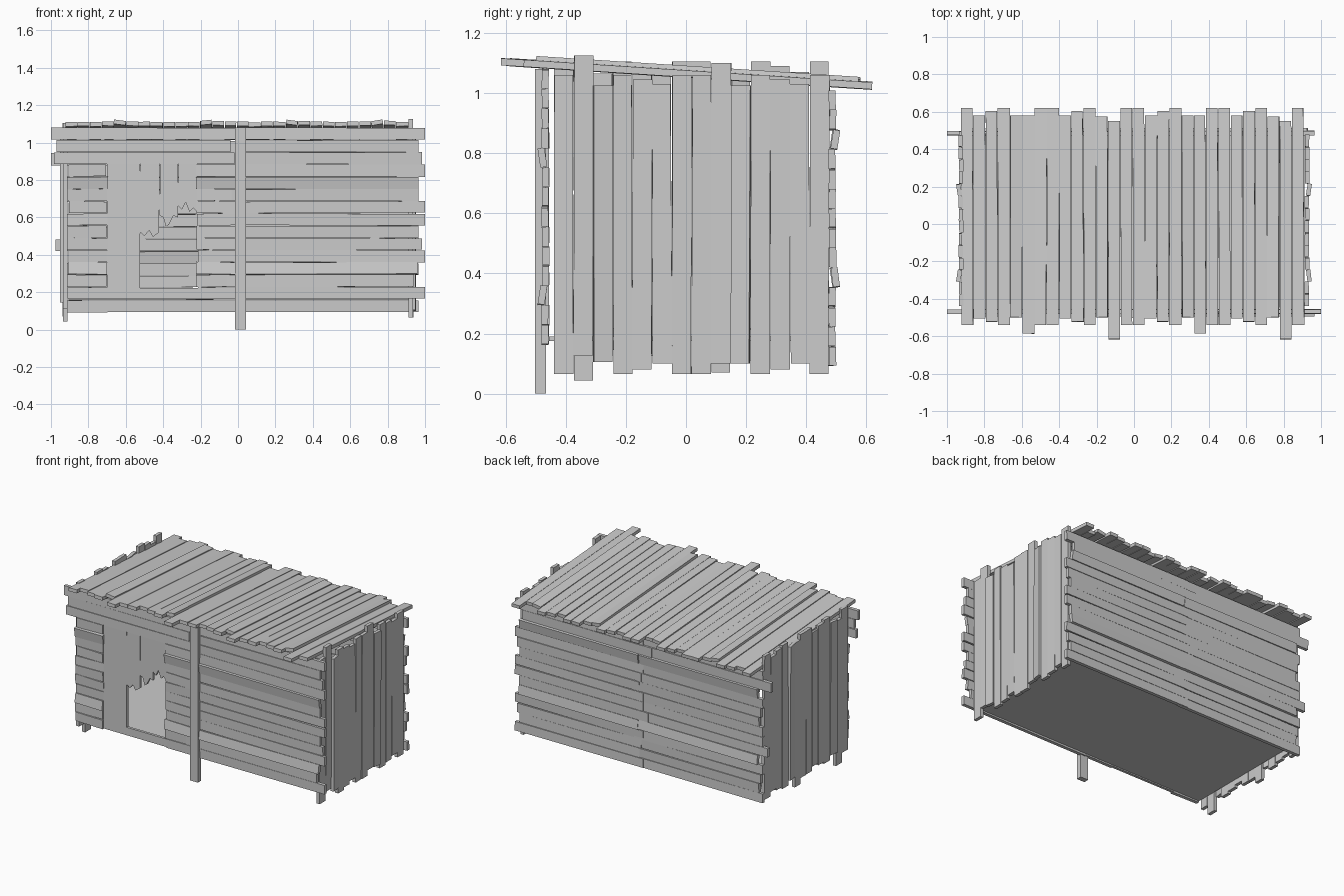
import bpy, bmesh, random
from mathutils import Vector, Matrix

if "Cube" in bpy.data.objects:
    bpy.data.objects.remove(bpy.data.objects["Cube"])

random.seed(4)
PITCH, WIDTH, THICK = 0.0655, 0.064, 0.023
# one 14-board pattern shared by every wall: (near inset, far inset, roll)
PATTERN = [(0, 0, 0), (.03, .035, 0), (.015, .015, 0), (0, 0, 0), (.035, .035, .14),
           (-.04, .035, 0), (0, 0, 0), (0, 0, 0), (.03, .035, 0), (.015, .015, 0),
           (0, 0, 0), (.035, .04, -.14), (-.066, .06, 0), (0, 0, 0)]


def finish(name, bm):
    bmesh.ops.recalc_face_normals(bm, faces=bm.faces)
    me = bpy.data.meshes.new(name)
    bm.to_mesh(me)
    bm.free()
    ob = bpy.data.objects.new(name, me)
    bpy.context.collection.objects.link(ob)
    return ob


def board(bm, o, u, v, n, start, end, centre, roll):
    """A slightly tapered board lying along u, rolled about its length."""
    roll_now = roll + random.uniform(-.03, .03)
    rot = Matrix.Rotation(roll_now, 3, u)
    lift = .010 if roll else random.uniform(-.002, .002)
    vs = bmesh.ops.create_cube(bm, size=1)["verts"]
    w_end = [WIDTH + random.uniform(-.004, .002) for _ in range(2)]
    skew = random.uniform(-.002, .002)
    for p in vs:
        far = p.co.x > 0
        across = p.co.y * w_end[far] + (skew if far else -skew)
        side = rot @ (v * across + n * (p.co.z * THICK))
        p.co = o + u * (end if far else start) + v * centre + n * lift + side


def panel(name, o, u, v, n, length, k=1.0, rows=range(14), span=None):
    """A wall of boards; span overrides the ragged ends."""
    o, u, v, n = Vector(o), Vector(u).normalized(), Vector(v), Vector(n).normalized()
    bm = bmesh.new()
    for i in rows:
        a, b, roll = PATTERN[i]
        s, e = (a * k, length - b * k)
        if span:
            s, e = [t + random.uniform(-.006, .006) for t in span]
        board(bm, o, u, v, n, s, e, (i + .5) * PITCH, roll)
    return finish(name, bm)


def box(name, x0, x1, y0, y1, z0, z1):
    bm = bmesh.new()
    for p in bmesh.ops.create_cube(bm, size=1)["verts"]:
        p.co = Vector((x1 if p.co.x > 0 else x0, y1 if p.co.y > 0 else y0,
                       z1 if p.co.z > 0 else z0))
    return finish(name, bm)


def profile(name, pts, y0, y1):
    """Extrude an x/z outline through y."""
    bm = bmesh.new()
    f = bm.faces.new([bm.verts.new((x, y0, z)) for x, z in pts])
    ext = bmesh.ops.extrude_face_region(bm, geom=[f])["geom"]
    for g in ext:
        if isinstance(g, bmesh.types.BMVert):
            g.co.y = y1
    return finish(name, bm)


X, Y, Z = Vector((1, 0, 0)), Vector((0, 1, 0)), Vector((0, 0, 1))

# sloping roof, two runs of boards
for name, x in (("roof_left", -.925), ("roof_right", -.008)):
    panel(name, (x, -.54, 1.10), (0, 1, -.065), X, (0, .065, 1), 1.162, 1.15)

# side walls: the left one is the right one turned upside down
panel("right_wall", (.925, .477, 1.06), -Z, -Y, X, .995)
panel("left_wall", (-.925, .477, .11), Z, -Y, -X, .995)

# back wall in two overlapping halves
panel("back_wall_left", (-.935, .484, .092), X, Z, Y, .985)
panel("back_wall_right", (-.02, .487, .092), X, Z, Y, .985)

# front wall: full right half, left half interrupted by the doorway
panel("front_wall_right", (.005, -.468, 1.08), X, -Z, -Y, .995)
left = ((-1.0, -.468, 1.08), X, -Z, -Y, .995)
panel("front_wall_above_door", *left, rows=range(3))
panel("front_wall_outer_stub", *left, rows=range(3, 14), span=(.09, .30))
panel("front_wall_inner_stub", *left, rows=range(3, 14), span=(.78, 1.0))

# centre post standing on the ground
box("front_post", -.017, .043, -.502, -.466, 0, 1.08)

# door: one whole board and three broken ones
profile("door_board_whole", [(-.70, .22), (-.523, .22), (-.523, .89), (-.70, .89)], -.476, -.456)
profile("door_board_broken_1", [(-.521, .89), (-.537, .48), (-.52, .52), (-.50, .50), (-.475, .53),
                                (-.455, .495), (-.435, .51), (-.422, .52), (-.419, .89)], -.474, -.456)
profile("door_board_broken_2", [(-.416, .89), (-.42, .61), (-.40, .60), (-.385, .55), (-.37, .56),
                                (-.345, .61), (-.322, .60), (-.322, .89)], -.474, -.456)
profile("door_board_broken_3", [(-.319, .89), (-.32, .66), (-.30, .64), (-.28, .68), (-.26, .63),
                                (-.24, .65), (-.22, .63), (-.22, .89)], -.474, -.456)

# threshold and floor
box("threshold", -.71, -.21, -.474, -.456, .167, .222)
box("floor", -.912, .912, -.456, .472, .175, .19)
